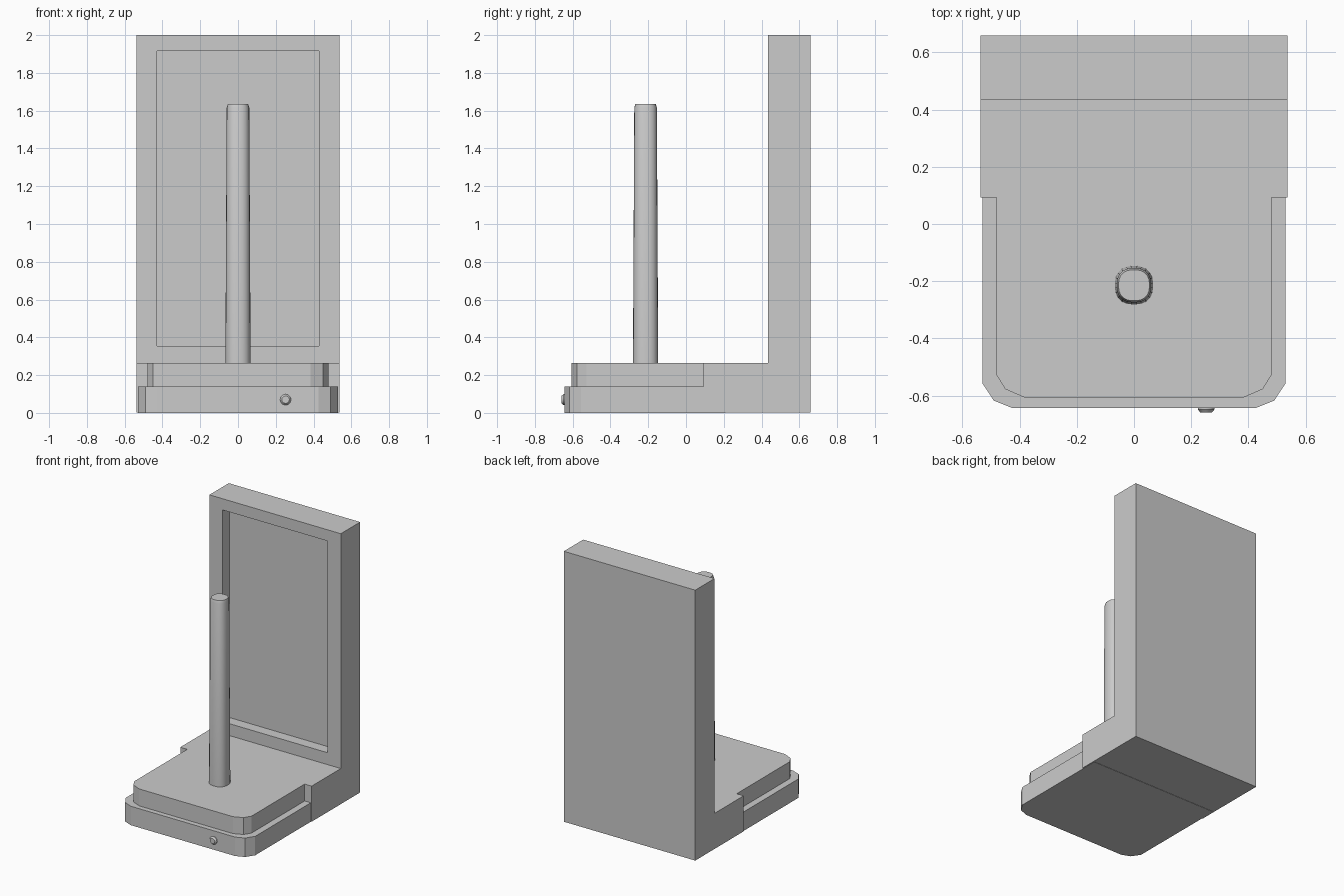
import bpy, bmesh, math
from mathutils import Vector

if "Cube" in bpy.data.objects:
    bpy.data.objects.remove(bpy.data.objects["Cube"])


def finish(name, bm, smooth=False):
    bmesh.ops.recalc_face_normals(bm, faces=bm.faces[:])
    mesh = bpy.data.meshes.new(name)
    bm.to_mesh(mesh)
    bm.free()
    obj = bpy.data.objects.new(name, mesh)
    bpy.context.collection.objects.link(obj)
    if smooth:
        bpy.ops.object.select_all(action='DESELECT')
        obj.select_set(True)
        bpy.context.view_layer.objects.active = obj
        bpy.ops.object.shade_smooth_by_angle(angle=math.radians(35))
    return obj


def prism(points, direction):
    """Extrude a closed outline along a vector."""
    bm = bmesh.new()
    face = bm.faces.new([bm.verts.new(p) for p in points])
    ext = bmesh.ops.extrude_face_region(bm, geom=[face], use_keep_orig=True)
    moved = [g for g in ext["geom"] if isinstance(g, bmesh.types.BMVert)]
    bmesh.ops.translate(bm, verts=moved, vec=direction)
    bmesh.ops.recalc_face_normals(bm, faces=bm.faces[:])
    return bm


def loft(rings):
    """Bridge a stack of equal-length rings and cap both ends."""
    bm = bmesh.new()
    loops = [[bm.verts.new(p) for p in ring] for ring in rings]
    n = len(loops[0])
    for a, b in zip(loops, loops[1:]):
        for i in range(n):
            j = (i + 1) % n
            bm.faces.new((a[i], a[j], b[j], b[i]))
    bm.faces.new(loops[0][::-1])
    bm.faces.new(loops[-1])
    return bm


# L-shaped back panel and heel block
W, BACK, FRONT, STEP, DECK = 0.537, 0.659, 0.433, 0.093, 0.265
profile = [(STEP, 0.002), (BACK, 0.002), (BACK, 2), (FRONT, 2), (FRONT, DECK), (STEP, DECK)]
bm = prism([(-W, y, z) for y, z in profile], (2 * W, 0, 0))

# Rectangular recess in the panel's front face
front = next(f for f in bm.faces
             if f.normal.y < -0.9 and f.calc_center_median().z > 0.5)
bmesh.ops.inset_individual(bm, faces=[front], thickness=0.08)
for v in front.verts:
    v.co.x = math.copysign(0.43, v.co.x)
    v.co.z = 1.917 if v.co.z > 1 else 0.353
ext = bmesh.ops.extrude_discrete_faces(bm, faces=[front])
bmesh.ops.translate(bm, verts=ext["faces"][0].verts[:], vec=(0, 0.08, 0))
finish("back_panel", bm)


def tier(name, corner, back, z0, z1):
    """Base slab with faceted front corners, mirrored from one side."""
    right = [(back[0], back[1])] + corner
    outline = right + [(-x, y) for x, y in reversed(right)]
    finish(name, prism([(x, y, z0) for x, y in outline], (0, 0, z1 - z0)))


# Two-step base
tier("lower_base", [(0.53, -0.556), (0.49, -0.617), (0.425, -0.643)], (0.53, 0.21), 0, 0.14)
tier("upper_base", [(0.48, -0.528), (0.45, -0.577), (0.383, -0.606)], (0.48, STEP), 0.14, DECK)


# Tapered, slightly squared post with a chamfered top
def post_ring(r, z, n=24):
    pts = []
    for i in range(n):
        a = 2 * math.pi * (i + 0.5) / n
        c, s = math.cos(a), math.sin(a)
        k = r / (abs(c) ** 2.5 + abs(s) ** 2.5) ** 0.4
        pts.append(Vector((k * c, -0.214 + k * s, z)))
    return pts


finish("post", loft([post_ring(0.067, 0.25), post_ring(0.06, 1.615),
                     post_ring(0.054, 1.635)]), True)


# Small button on the front edge
def button_ring(r, y, n=12):
    return [Vector((0.252 + r * math.cos(2 * math.pi * i / n), y,
                    0.07 + r * math.sin(2 * math.pi * i / n))) for i in range(n)]


finish("button", loft([button_ring(0.03, -0.63), button_ring(0.029, -0.648),
                       button_ring(0.02, -0.659)]), True)
